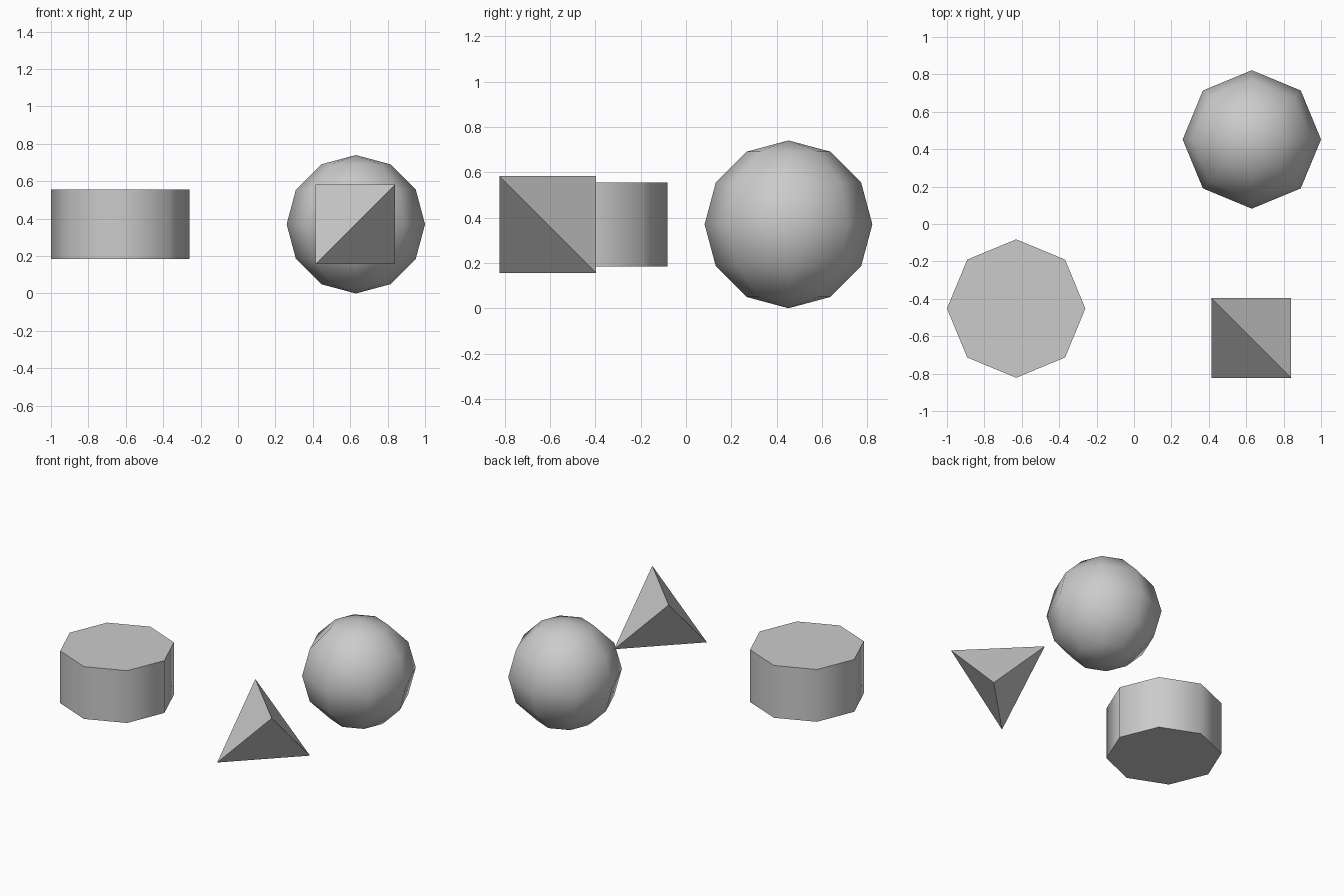
import bpy
import math
from mathutils import Vector

if "Cube" in bpy.data.objects:
    bpy.data.objects.remove(bpy.data.objects["Cube"])

R = 0.37  # shared circumradius of all three solids

# Octagonal drum: smooth side, flat caps
bpy.ops.mesh.primitive_cylinder_add(vertices=8, radius=R, depth=R,
                                    location=(-0.63, -0.452, R))
drum = bpy.context.object
drum.name = "drum"
bpy.ops.object.shade_smooth_by_angle(angle=math.radians(60))

# Low-poly ball: eight segments, six rings
bpy.ops.mesh.primitive_uv_sphere_add(segments=8, ring_count=6, radius=R,
                                     location=(0.63, 0.452, R))
ball = bpy.context.object
ball.name = "ball"
bpy.ops.object.shade_smooth()

# Regular tetrahedron: alternate corners of a cube, flat faces
h = R / math.sqrt(3)
corners = [(-1, -1, -1), (1, -1, 1), (-1, 1, 1), (1, 1, -1)]
faces = [(0, 3, 1), (0, 1, 2), (0, 2, 3), (1, 3, 2)]
mesh = bpy.data.meshes.new("tetrahedron")
mesh.from_pydata([Vector(c) * h for c in corners], [], faces)
tetrahedron = bpy.data.objects.new("tetrahedron", mesh)
tetrahedron.location = (0.627, -0.61, R)
bpy.context.collection.objects.link(tetrahedron)
